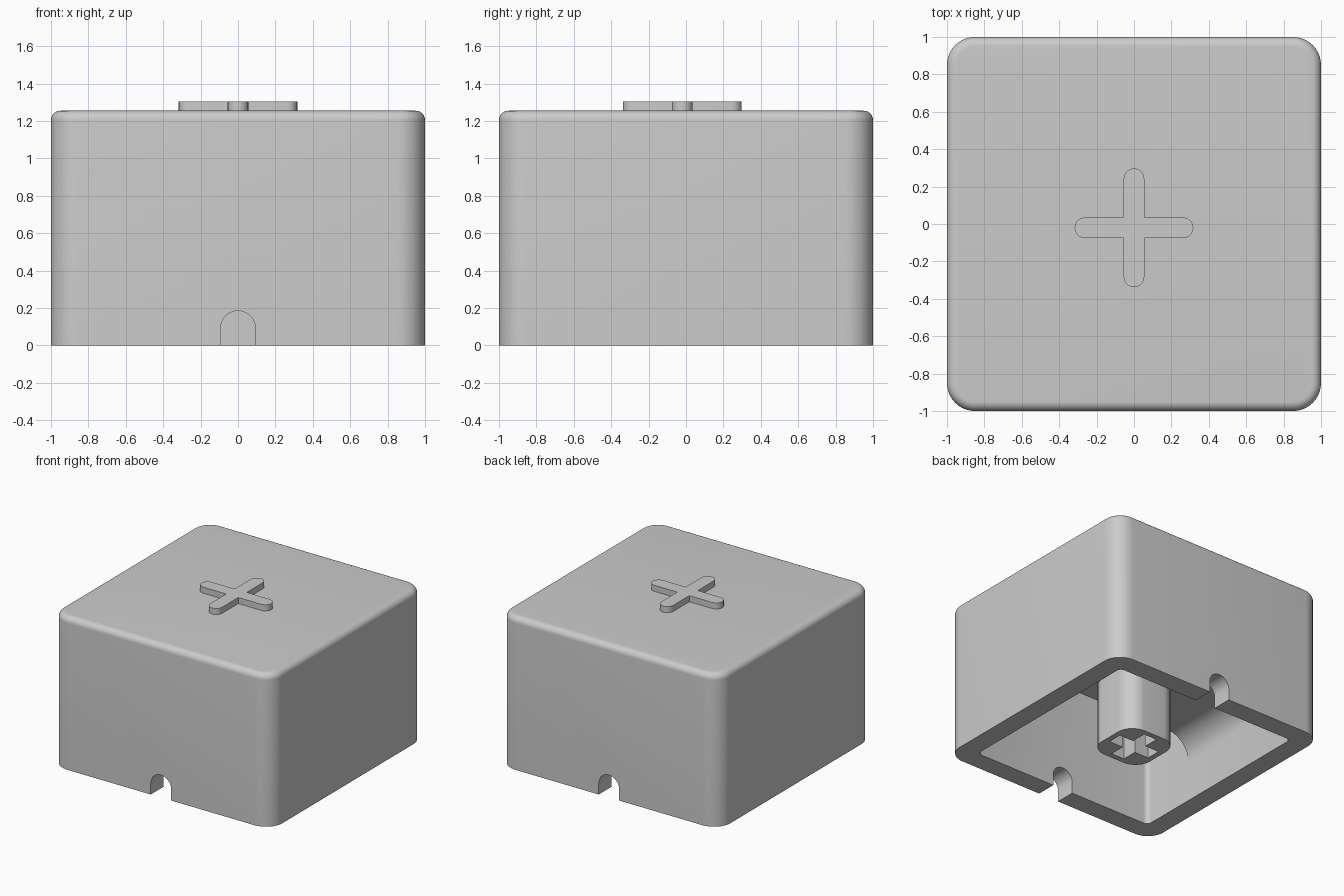
import bpy
import bmesh
from math import sin, cos, pi
from mathutils import Matrix

if "Cube" in bpy.data.objects:
    bpy.data.objects.remove(bpy.data.objects["Cube"], do_unlink=True)

grey = bpy.data.materials.new("light grey plastic")
grey.use_nodes = True
grey.diffuse_color = (0.6, 0.6, 0.6, 1)
grey.node_tree.nodes["Principled BSDF"].inputs["Base Color"].default_value = (0.6, 0.6, 0.6, 1)


def arc(cx, cy, r, start, end, steps):
    angles = [start + (end - start) * i / steps for i in range(steps + 1)]
    return [(cx + r * cos(a), cy + r * sin(a)) for a in angles]


def rounded_square(half, r, steps=10):
    pts = []
    for i, (sx, sy) in enumerate([(1, 1), (-1, 1), (-1, -1), (1, -1)]):
        c = half - r
        pts += arc(sx * c, sy * c, r, i * pi / 2, (i + 1) * pi / 2, steps)
    return pts


def cross(length, width, rounded):
    # Four equal arms around the centre, each with a round or square end
    h, pts = width / 2, []
    for i in range(4):
        if rounded:
            arm = arc(length / 2 - h, 0, h, -pi / 2, pi / 2, 10)
        else:
            arm = [(length / 2, -h), (length / 2, h)]
        for x, y in arm + [(h, h)]:
            a = i * pi / 2
            pts.append((x * cos(a) - y * sin(a), x * sin(a) + y * cos(a)))
    return pts


def loft(name, rings):
    # Each ring is (outline, height); the ends are capped
    bm = bmesh.new()
    loops = [[bm.verts.new((x, y, z)) for x, y in pts] for pts, z in rings]
    n = len(loops[0])
    for low, high in zip(loops, loops[1:]):
        for i in range(n):
            j = (i + 1) % n
            bm.faces.new((low[i], low[j], high[j], high[i]))
    bm.faces.new(loops[0][::-1])
    bm.faces.new(loops[-1])
    bmesh.ops.recalc_face_normals(bm, faces=bm.faces)
    mesh = bpy.data.meshes.new(name)
    bm.to_mesh(mesh)
    bm.free()
    mesh.materials.append(grey)
    obj = bpy.data.objects.new(name, mesh)
    bpy.context.collection.objects.link(obj)
    return obj


def prism(name, pts, z0, z1):
    return loft(name, [(pts, z0), (pts, z1)])


def prism_along_y(name, pts, half_depth):
    # Outline given in x and z
    obj = prism(name, pts, -half_depth, half_depth)
    obj.data.transform(Matrix.Rotation(pi / 2, 4, "X"))
    return obj


def activate(obj):
    bpy.ops.object.select_all(action="DESELECT")
    obj.select_set(True)
    bpy.context.view_layer.objects.active = obj


def cut(obj, cutter):
    mod = obj.modifiers.new("cut", "BOOLEAN")
    mod.operation = "DIFFERENCE"
    mod.solver = "EXACT"
    mod.object = cutter
    activate(obj)
    bpy.ops.object.modifier_apply(modifier=mod.name)
    bpy.data.objects.remove(cutter, do_unlink=True)


TOP, EDGE, CORNER, INNER = 1.255, 0.05, 0.15, 0.835
SHELF, FILLET, CEILING = 0.54, 0.2, 1.09

# Cap shell: rounded block with a soft top edge
rings = [(rounded_square(1, CORNER), 0)]
for i in range(9):
    a = i * pi / 16
    inset = EDGE * (1 - cos(a))
    rings.append((rounded_square(1 - inset, CORNER - inset), TOP - EDGE + EDGE * sin(a)))
shell = loft("cap_shell", rings)

# Hollow underside and the arched notches in front and back
cut(shell, prism("cavity", rounded_square(INNER, 0.04, 6), -0.1, CEILING))
notch = arc(0, 0.092, 0.093, 0, pi, 20) + [(-0.093, -0.1), (0.093, -0.1)]
cut(shell, prism_along_y("notch", notch, 1.2))

# Shelf under the top, curving down into both side walls
side = INNER - FILLET
low = SHELF - FILLET
shelf_profile = (
    [(0.9, CEILING + 0.05), (0.9, low)]
    + arc(side, low, FILLET, 0, pi / 2, 12)
    + arc(-side, low, FILLET, pi / 2, pi, 12)
    + [(-0.9, low), (-0.9, CEILING + 0.05)]
)
shelf = prism_along_y("inner_shelf", shelf_profile, 0.36)

# Mounting stem with a cross-shaped socket
stem = prism("mounting_stem", rounded_square(0.235, 0.14), 0, SHELF + 0.03)
cut(stem, prism("socket", cross(0.38, 0.12, False), -0.1, 0.45))

# Raised cross on the top
raised = prism("raised_cross", cross(0.635, 0.11, True), TOP - 0.02, TOP + 0.05)
raised.data.transform(Matrix.Translation((0, -0.02, 0)))

for obj in (shell, shelf, stem, raised):
    activate(obj)
    bpy.ops.object.shade_smooth_by_angle(angle=pi / 6)
